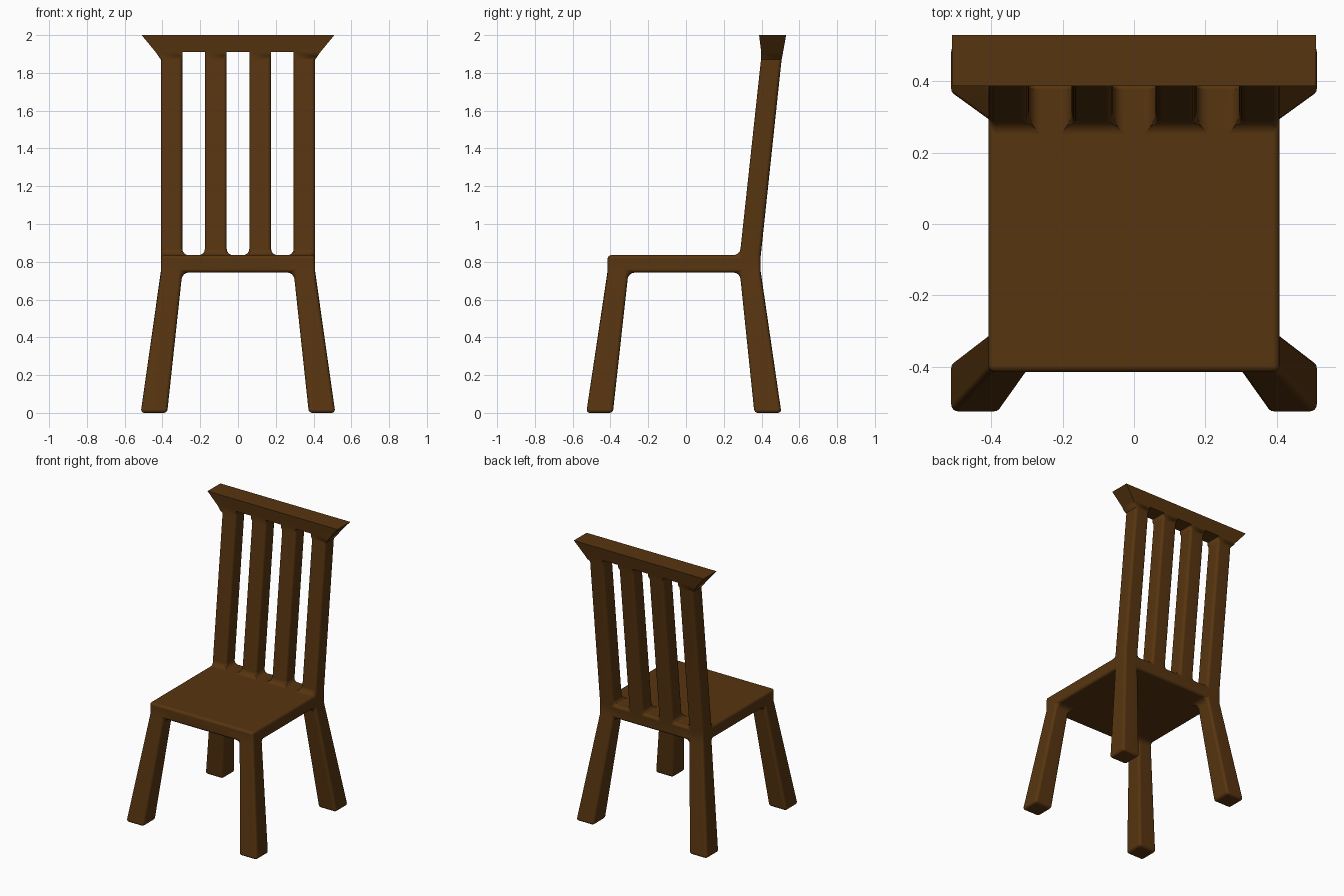
import bpy, bmesh, math

if "Cube" in bpy.data.objects:
    bpy.data.objects.remove(bpy.data.objects["Cube"])

wood = bpy.data.materials.new("dark brown wood")
wood.diffuse_color = (0.095, 0.035, 0.005, 1)
wood.use_nodes = True
wood.node_tree.nodes["Principled BSDF"].inputs["Base Color"].default_value = wood.diffuse_color

# Lattice lines: across x, across y, and per level
XS = [-0.408, -0.295, -0.175, -0.06, 0.06, 0.175, 0.295, 0.408]
YS = [-0.415, -0.305, 0.285, 0.395]
ZS = [0.0, 0.743, 0.835, 1.87, 1.91, 2.0]
FOOT_X = {0: -0.515, 1: -0.375, 6: 0.375, 7: 0.515}
FOOT_Y = [-0.528, -0.387, 0.362, 0.505]
BACK_Y = {3: (0.397, 0.506), 4: (0.398, 0.514), 5: (0.387, 0.53)}
HALF = {3: 0.408, 4: 0.436, 5: 0.51}


def pos(i, j, k):
    x, y = XS[i], YS[j]
    if k == 0:                      # splayed feet
        x, y = FOOT_X[i], FOOT_Y[j]
    if k >= 3:                      # leaning back, flared rail
        y = BACK_Y[k][j - 2]
        if i in (0, 7):
            x = math.copysign(HALF[k], x)
    return x, y, ZS[k]


# Occupied cells of the frame
cells = {(i, j, 0) for i in (0, 6) for j in (0, 2)}                # legs
cells |= {(i, j, 1) for i in range(7) for j in range(3)}           # seat
cells |= {(i, 2, k) for i in (0, 2, 4, 6) for k in (2, 3)}         # slats
cells |= {(i, 2, 4) for i in range(7)}                             # top rail

bm = bmesh.new()
verts = {}


def vert(key):
    if key not in verts:
        verts[key] = bm.verts.new(pos(*key))
    return verts[key]


# Skin: one face wherever a cell has no neighbour
for c in sorted(cells):
    for axis in range(3):
        for side in (0, 1):
            n = list(c)
            n[axis] += 2 * side - 1
            if tuple(n) in cells:
                continue
            a, b = (axis + 1) % 3, (axis + 2) % 3
            loop = []
            for da, db in ((0, 0), (1, 0), (1, 1), (0, 1)):
                p = list(c)
                p[axis] += side
                p[a] += da
                p[b] += db
                loop.append(vert(tuple(p)))
            bm.faces.new(loop if side else loop[::-1])
bm.normal_update()

# Rounded edges below the rail, wider fillets in the inner corners
weight = bm.edges.layers.float.new("bevel_weight_edge")
for e in bm.edges:
    angle = e.calc_face_angle_signed(0)
    if min(v.co.z for v in e.verts) < 1.86 and abs(angle) > math.radians(30):
        e[weight] = 0.55 if angle > 0 else 1.0

mesh = bpy.data.meshes.new("chair_frame")
bm.to_mesh(mesh)
bm.free()
mesh.materials.append(wood)
chair = bpy.data.objects.new("chair_frame", mesh)
bpy.context.collection.objects.link(chair)
bpy.context.view_layer.objects.active = chair
chair.select_set(True)

bevel = chair.modifiers.new("rounding", 'BEVEL')
bevel.limit_method = 'WEIGHT'
bevel.width = 0.034
bevel.segments = 4
bpy.ops.object.modifier_apply(modifier=bevel.name)
bpy.ops.object.shade_smooth_by_angle(angle=math.radians(32))
normals = chair.modifiers.new("even shading", 'WEIGHTED_NORMAL')
normals.keep_sharp = True
